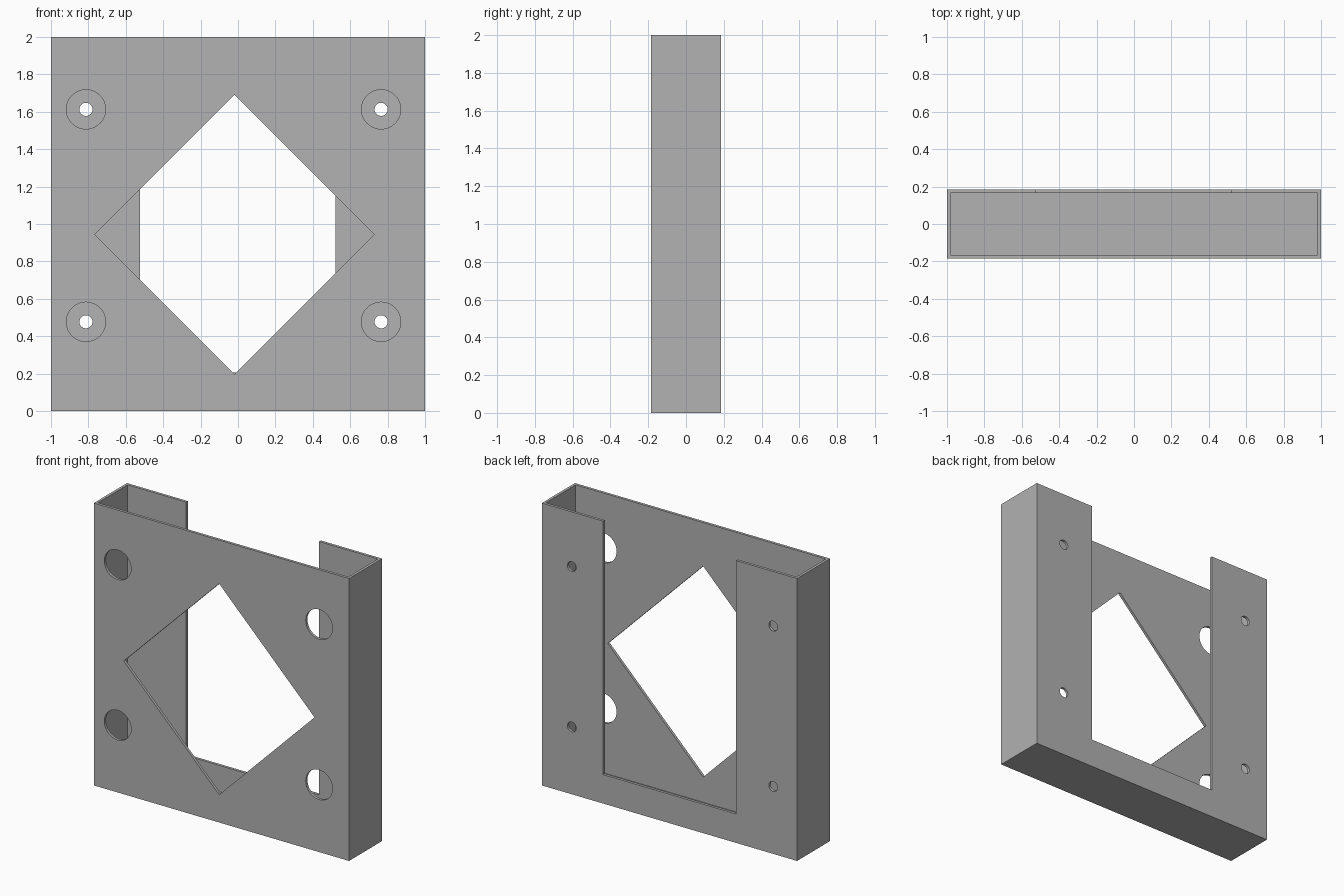
import bpy
from math import pi
from mathutils import Vector

cube = bpy.data.objects.get("Cube")
if cube:
    bpy.data.objects.remove(cube, do_unlink=True)

HALF_DEPTH = 0.185
WALL = 0.019

grey = bpy.data.materials.new("plain grey")
grey.use_nodes = True
colour = (0.445, 0.445, 0.445, 1)
grey.diffuse_color = colour
grey.node_tree.nodes["Principled BSDF"].inputs["Base Color"].default_value = colour


def box(name, low, high):
    low, high = Vector(low), Vector(high)
    bpy.ops.mesh.primitive_cube_add(size=1, location=(low + high) / 2)
    obj = bpy.context.object
    obj.name = name
    obj.scale = high - low
    bpy.ops.object.transform_apply(location=True, rotation=True, scale=True)
    return obj


def rod(name, x, y, z, radius, sides, depth=0.1):
    bpy.ops.mesh.primitive_cylinder_add(
        vertices=sides, radius=radius, depth=depth,
        location=(x, y, z), rotation=(pi / 2, 0, 0))
    obj = bpy.context.object
    obj.name = name
    bpy.ops.object.transform_apply(location=True, rotation=True, scale=True)
    return obj


def cut(target, cutter):
    cutter.hide_render = True
    mod = target.modifiers.new("cut", 'BOOLEAN')
    mod.operation = 'DIFFERENCE'
    mod.solver = 'EXACT'
    mod.object = cutter
    bpy.context.view_layer.objects.active = target
    bpy.ops.object.modifier_apply(modifier=mod.name)
    bpy.data.objects.remove(cutter, do_unlink=True)


# Outer block, hollowed out and open at the top
housing = box("mounting_housing", (-1, -HALF_DEPTH, 0), (1, HALF_DEPTH, 2))
inner = HALF_DEPTH - WALL
cut(housing, box("cavity", (WALL - 1, -inner, WALL), (1 - WALL, inner, 2.2)))

# Tall slot in the back wall, open upwards
cut(housing, box("back_slot", (-0.523, 0.1, 0.205), (0.52, 0.3, 2.2)))

# Diamond window in the front wall
cut(housing, rod("window", -0.018, -HALF_DEPTH, 0.944, 0.747, 4))

# Access holes in front, screw holes behind them
for x in (-0.813, 0.765):
    for z in (0.477, 1.613):
        cut(housing, rod("access_hole", x, -HALF_DEPTH, z, 0.105, 48))
        cut(housing, rod("screw_hole", x, HALF_DEPTH, z, 0.035, 32))

housing.data.materials.clear()
housing.data.materials.append(grey)
for face in housing.data.polygons:
    face.material_index = 0

bpy.ops.object.select_all(action='DESELECT')
housing.select_set(True)
bpy.context.view_layer.objects.active = housing
bpy.ops.object.shade_smooth_by_angle(angle=pi / 6)
